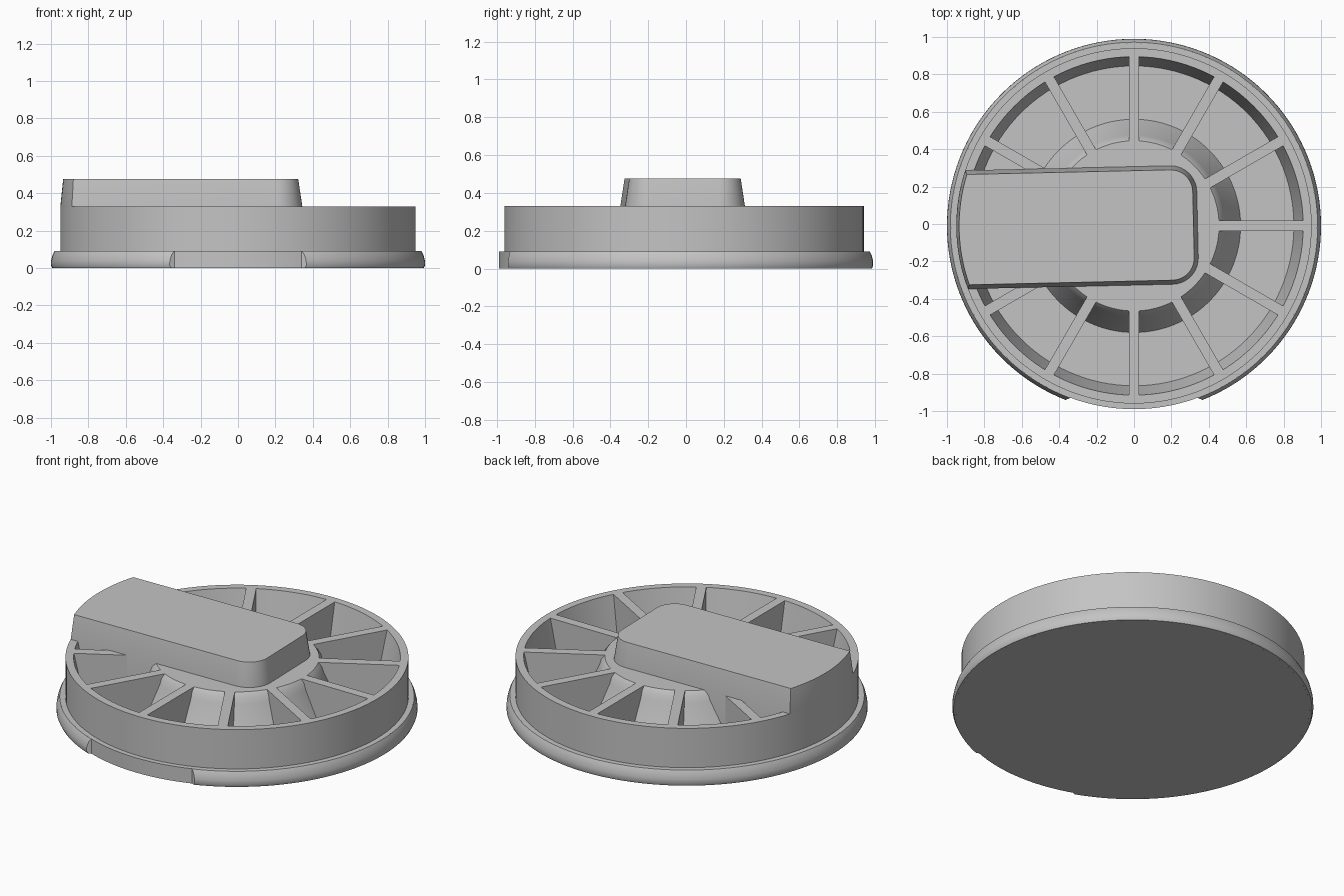
import bpy, bmesh
from math import sin, cos, pi, radians, sqrt
from mathutils import Matrix

cube = bpy.data.objects.get("Cube")
if cube:
    bpy.data.objects.remove(cube, do_unlink=True)

CY = -0.01      # centre of the disc in y
RIM = 0.33      # height of the rim, ribs and hub
FLOOR = 0.09    # height of the pocket floors

grey = bpy.data.materials.new("plain_grey")
grey.use_nodes = True
grey.diffuse_color = (0.55, 0.55, 0.55, 1)
grey.node_tree.nodes["Principled BSDF"].inputs["Base Color"].default_value = (0.55, 0.55, 0.55, 1)


def finish(name, bm):
    bmesh.ops.recalc_face_normals(bm, faces=bm.faces)
    mesh = bpy.data.meshes.new(name)
    bm.to_mesh(mesh)
    bm.free()
    obj = bpy.data.objects.new(name, mesh)
    bpy.context.collection.objects.link(obj)
    mesh.materials.append(grey)
    obj.location.y = CY
    bpy.ops.object.select_all(action="DESELECT")
    obj.select_set(True)
    bpy.context.view_layer.objects.active = obj
    bpy.ops.object.shade_smooth_by_angle(angle=radians(30))
    return obj


def bridge(bm, a, b):
    for i in range(len(a)):
        j = (i + 1) % len(a)
        bm.faces.new((a[i], a[j], b[j], b[i]))


# Dish body: base, outer wall, pocket floor and tapered hub in one turned profile
bm = bmesh.new()
profile = [(0.98, 0), (0.98, 0.09), (0.95, 0.09), (0.95, RIM), (0.905, RIM), (0.855, FLOOR),
           (0.57, FLOOR), (0.485, 0.27), (0.475, 0.305), (0.455, RIM)]
SEG = 120
loops = [[bm.verts.new((r * cos(2 * pi * i / SEG), r * sin(2 * pi * i / SEG), z))
          for i in range(SEG)] for r, z in profile]
for a, b in zip(loops, loops[1:]):
    bridge(bm, a, b)
bm.faces.new(loops[0])
bm.faces.new(loops[-1])
finish("dish_body", bm)

# Base flange: open ring with a gap at the front and slanted ends
bm = bmesh.new()
section = [(0.98, 0), (0.993, 0), (1.0, 0.015), (0.999, 0.04), (0.992, 0.07), (0.982, 0.09), (0.98, 0.09)]
rings = []
for i in range(SEG + 1):
    ring = []
    for r, z in section:
        half_gap = radians(20.3) + (r - 0.98)
        a = -pi / 2 + half_gap + (2 * pi - 2 * half_gap) * i / SEG
        ring.append(bm.verts.new((r * cos(a), r * sin(a), z)))
    rings.append(ring)
for a, b in zip(rings, rings[1:]):
    bridge(bm, a, b)
bm.faces.new(rings[0])
bm.faces.new(rings[-1])
finish("base_flange", bm)

# Twelve radial ribs between hub and wall
bm = bmesh.new()
inner, outer, width = 0.45, 0.915, 0.056
for i in range(12):
    m = (Matrix.Rotation(i * pi / 6, 4, "Z")
         @ Matrix.Translation(((inner + outer) / 2, 0, (RIM + 0.05) / 2))
         @ Matrix.Diagonal((outer - inner, width, RIM - 0.05, 1)))
    bmesh.ops.create_cube(bm, size=1, matrix=m)
finish("radial_ribs", bm)


# Handle outline: rounded inner end, outer end following the wall
def handle_outline(inset, arc):
    half, end, rad = 0.317 - inset, 0.34 - inset, 0.14 - inset
    pts = []
    for sign, start in ((-1, -pi / 2), (1, 0)):
        for k in range(11):
            a = start + pi / 2 * k / 10
            pts.append((end - rad + rad * cos(a), sign * (half - rad) + rad * sin(a)))
    for k in range(17):
        y = half - 2 * half * k / 16
        pts.append((-sqrt(arc * arc - y * y), y))
    return pts


# Handle: drafted block that reaches down into the pockets
bm = bmesh.new()
levels = [(FLOOR, 0, 0.92), (RIM, 0, 0.95), (0.475, 0.022, 0.935)]
loops = [[bm.verts.new((x, y, z)) for x, y in handle_outline(inset, arc)]
         for z, inset, arc in levels]
for a, b in zip(loops, loops[1:]):
    bridge(bm, a, b)
bm.faces.new(loops[0])
bm.faces.new(loops[-1])
handle = finish("handle", bm)
handle.rotation_euler.z = radians(1.3)
